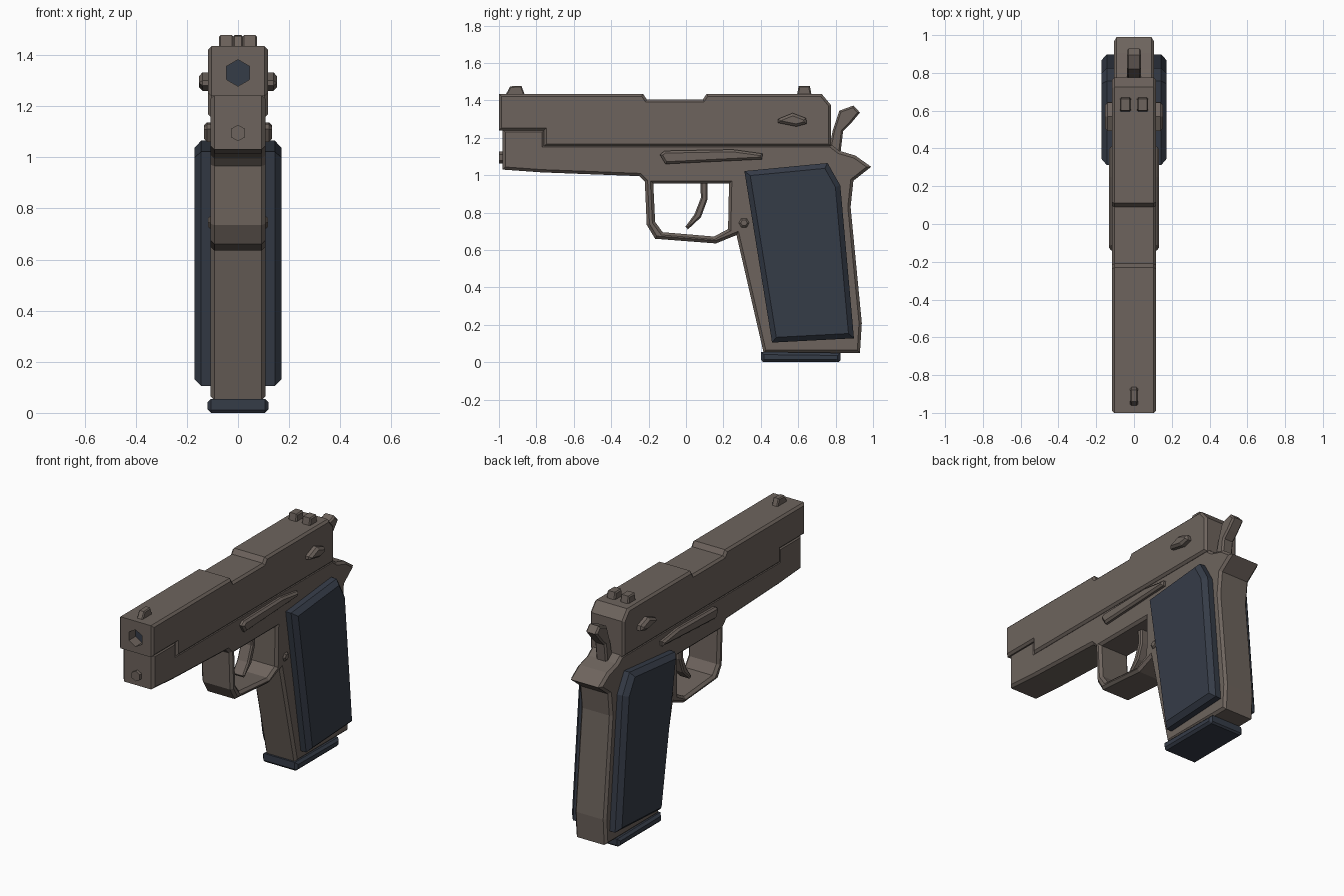
import bpy, bmesh, math
from mathutils import Vector
from mathutils.geometry import tessellate_polygon

if "Cube" in bpy.data.objects:
    bpy.data.objects.remove(bpy.data.objects["Cube"])


def material(name, rgb):
    m = bpy.data.materials.new(name)
    m.diffuse_color = (*rgb, 1)
    m.use_nodes = True
    m.node_tree.nodes["Principled BSDF"].inputs["Base Color"].default_value = m.diffuse_color
    return m


METAL = material("warm grey metal", (0.155, 0.127, 0.110))
BLUE = material("dark slate blue", (0.036, 0.045, 0.064))


def oriented(pts, ccw):
    """Return the loop wound the requested way."""
    area = sum(a[0] * b[1] - b[0] * a[1] for a, b in zip(pts, pts[1:] + pts[:1]))
    return pts if (area > 0) == ccw else pts[::-1]


def inset(pts, d):
    """Mitred offset toward the solid side of the loop."""
    out, n = [], len(pts)
    for i in range(n):
        p, a, b = (Vector(pts[j % n]) for j in (i, i - 1, i + 1))
        e1, e2 = (p - a).normalized(), (b - p).normalized()
        n1, n2 = Vector((-e1.y, e1.x)), Vector((-e2.y, e2.x))
        out.append(p + (n1 + n2) * (d / max(1 + n1.dot(n2), 0.35)))
    return out


def finish(name, bm, mat):
    bmesh.ops.recalc_face_normals(bm, faces=bm.faces)
    me = bpy.data.meshes.new(name)
    bm.to_mesh(me)
    bm.free()
    me.materials.append(mat)
    ob = bpy.data.objects.new(name, me)
    bpy.context.collection.objects.link(ob)
    return ob


def plate(name, x0, x1, c, outline, hole=None, mat=METAL):
    """Side profile (y, z) extruded from x0 to x1 with chamfered rims."""
    bm = bmesh.new()
    loops = [oriented(outline, True)] + ([oriented(hole, False)] if hole else [])
    caps = ([], [])
    for loop in loops:
        small = inset(loop, c)
        rings = [[bm.verts.new((x, p[0], p[1])) for p in pts] for x, pts in
                 ((x0, small), (x0 + c, loop), (x1 - c, loop), (x1, small))]
        for r, s in zip(rings, rings[1:]):
            for i in range(len(r)):
                bm.faces.new((r[i - 1], r[i], s[i], s[i - 1]))
        caps[0].append(rings[0])
        caps[1].append(rings[3])
    for cap in caps:
        flat = [v for ring in cap for v in ring]
        polys = [[Vector((v.co.y, v.co.z, 0)) for v in ring] for ring in cap]
        for tri in tessellate_polygon(polys):
            bm.faces.new([flat[i] for i in tri])
    bmesh.ops.dissolve_limit(bm, angle_limit=0.01, verts=bm.verts, edges=bm.edges)
    return finish(name, bm, mat)


def hex_rod(name, r, y0, y1, z, mat=METAL):
    """Six-sided rod along y with a corner pointing up."""
    bm = bmesh.new()
    ends = [[bm.verts.new((r * math.sin(k * math.pi / 3), y,
                           z + r * math.cos(k * math.pi / 3))) for k in range(6)]
            for y in (y0, y1)]
    for e in ends:
        bm.faces.new(e)
    for i in range(6):
        bm.faces.new((ends[0][i - 1], ends[0][i], ends[1][i], ends[1][i - 1]))
    return finish(name, bm, mat)


# Slide with lowered ejection area
slide = plate("slide", -0.117, 0.117, 0.013, [
    (-1, 1.24), (-1, 1.435), (-0.23, 1.435), (-0.21, 1.405), (0.09, 1.405),
    (0.11, 1.435), (0.725, 1.435), (0.775, 1.375), (0.775, 1.155),
    (-0.76, 1.155), (-0.76, 1.24)])

# Muzzle bore: hexagonal recess with a dark floor
cutter = hex_rod("bore_cutter", 0.052, -1.1, -0.93, 1.33)
cutter.hide_render = True
mod = slide.modifiers.new("bore", 'BOOLEAN')
mod.object, mod.operation, mod.solver = cutter, 'DIFFERENCE', 'EXACT'
bpy.context.view_layer.objects.active = slide
bpy.ops.object.modifier_apply(modifier=mod.name)
bpy.data.objects.remove(cutter)
hex_rod("bore_floor", 0.052, -0.936, -0.929, 1.33, BLUE)
hex_rod("guide_rod", 0.032, -1.0, -0.9, 1.095)

# Frame, grip core and trigger guard in one profile
plate("frame", -0.107, 0.107, 0.015, [
    (-0.98, 1.245), (-0.98, 1.03), (-0.77, 1.015), (-0.25, 0.995),
    (-0.22, 0.965), (-0.21, 0.735), (-0.165, 0.66), (0.16, 0.635),
    (0.27, 0.68), (0.415, 0.05), (0.93, 0.05), (0.94, 0.21), (0.88, 0.83),
    (0.895, 0.97), (0.99, 1.045), (0.905, 1.105), (0.82, 1.13),
    (0.775, 1.165), (-0.755, 1.165), (-0.755, 1.245)],
    hole=[(-0.175, 0.955), (-0.165, 0.75), (-0.125, 0.695), (0.15, 0.672),
          (0.225, 0.712), (0.23, 0.955)])

# Trigger and hammer
plate("trigger", -0.04, 0.04, 0.008, [
    (0.075, 0.98), (0.115, 0.98), (0.115, 0.87), (0.08, 0.775),
    (0.01, 0.71), (-0.003, 0.725), (0.045, 0.79), (0.08, 0.88)])
plate("hammer", -0.038, 0.038, 0.01, [
    (0.76, 1.12), (0.785, 1.24), (0.82, 1.345), (0.895, 1.372),
    (0.93, 1.335), (0.88, 1.275), (0.84, 1.235), (0.825, 1.11)])

# Sights
plate("front_sight", -0.02, 0.02, 0.006, [
    (-0.967, 1.425), (-0.94, 1.475), (-0.88, 1.478), (-0.86, 1.425)])
for side, x in (("left", -0.046), ("right", 0.046)):
    plate("rear_sight_" + side, x - 0.029, x + 0.029, 0.007, [
        (0.593, 1.425), (0.602, 1.478), (0.662, 1.478), (0.672, 1.425)])

# Controls and grip panels on both sides
for side, s in (("left", -1), ("right", 1)):
    def both(name, inner, outer, c, outline, mat=METAL):
        plate(name + "_" + side, min(s * inner, s * outer),
              max(s * inner, s * outer), c, outline, mat=mat)
    both("slide_lever", 0.06, 0.133, 0.012, [
        (-0.14, 1.11), (-0.115, 1.13), (0.25, 1.137), (0.41, 1.115),
        (0.405, 1.085), (-0.11, 1.06)])
    both("safety_catch", 0.08, 0.153, 0.014, [
        (0.492, 1.30), (0.57, 1.332), (0.642, 1.305), (0.645, 1.275),
        (0.59, 1.26), (0.492, 1.28)])
    both("frame_pin", 0.08, 0.118, 0.009, [
        (0.31 + 0.028 * math.cos(k * math.pi / 3),
         0.745 + 0.028 * math.sin(k * math.pi / 3)) for k in range(6)])
    both("grip_panel", 0.07, 0.171, 0.027, [
        (0.312, 1.022), (0.757, 1.065), (0.825, 0.945), (0.898, 0.128),
        (0.46, 0.105)], BLUE)

# Magazine base
plate("magazine_base", -0.12, 0.12, 0.014, [
    (0.402, 0.012), (0.402, 0.055), (0.825, 0.05), (0.825, 0.01),
    (0.815, 0.0), (0.412, 0.0)], mat=BLUE)
